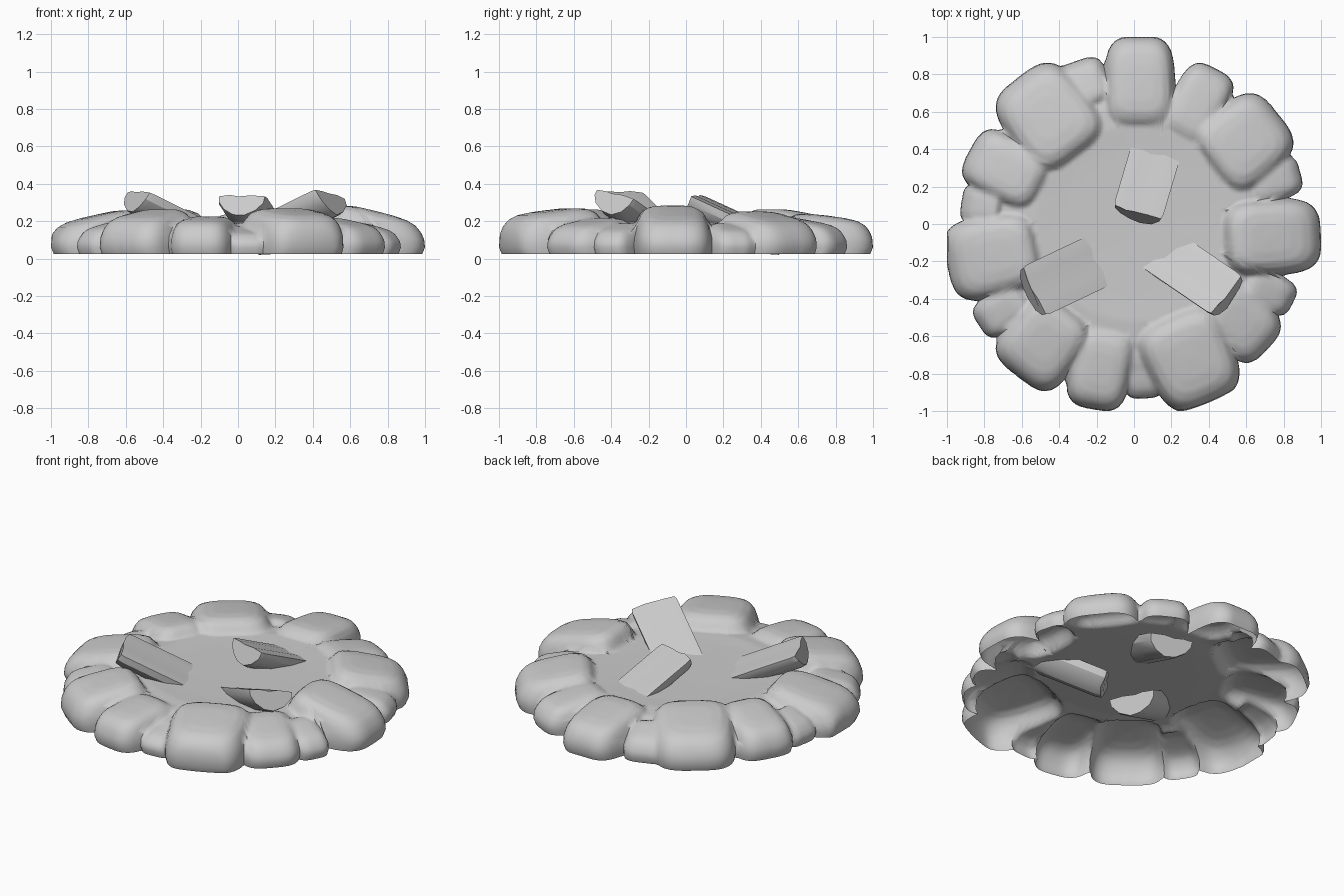
import bpy, bmesh, math, random
from mathutils import Vector, Matrix

if "Cube" in bpy.data.objects:
    bpy.data.objects.remove(bpy.data.objects["Cube"])

random.seed(4)


def finish(name, bm, angle):
    bmesh.ops.recalc_face_normals(bm, faces=bm.faces)
    me = bpy.data.meshes.new(name)
    bm.to_mesh(me)
    bm.free()
    ob = bpy.data.objects.new(name, me)
    bpy.context.collection.objects.link(ob)
    bpy.ops.object.select_all(action='DESELECT')
    ob.select_set(True)
    bpy.context.view_layer.objects.active = ob
    bpy.ops.object.shade_smooth_by_angle(angle=math.radians(angle))
    return ob


def skin(bm, rings):
    for lo, hi in zip(rings, rings[1:]):
        n = len(lo)
        for i in range(n):
            j = (i + 1) % n
            bm.faces.new((lo[i], lo[j], hi[j], hi[i]))


def curve(points, t):
    """Piecewise linear profile."""
    for (a, p), (b, q) in zip(points, points[1:]):
        if t <= b:
            return p + (q - p) * (t - a) / (b - a)
    return points[-1][1]


# Ring of stones: x, y, heading, half length, half width, inner and outer height
large = [
    (.03, .755, 90, .245, .19, .26, .20),
    (.59, .44, 38, .23, .23, .28, .19),
    (.735, -.07, 3, .26, .205, .32, .19),
    (.56, -.52, -42, .21, .18, .24, .17),
    (.30, -.72, -66, .26, .24, .29, .23),
    (-.18, -.77, -100, .22, .17, .24, .20),
    (-.48, -.63, -128, .23, .21, .29, .21),
    (-.75, -.17, -168, .25, .22, .29, .18),
    (-.68, .29, 152, .22, .175, .27, .19),
    (-.455, .57, 127, .265, .24, .29, .21),
    (.34, .64, 62, .21, .15, .24, .17),
]
# Small filler stones between them
small = [
    (.75, .24, 16, .14, .12, .21, .14),
    (.72, -.36, -27, .14, .11, .21, .14),
    (.05, -.79, -86, .14, .12, .18, .13),
    (-.70, -.46, -147, .15, .12, .22, .15),
    (-.81, .10, 172, .11, .11, .22, .13),
    (-.28, .74, 110, .13, .15, .22, .15),
]
stones = [(p, random.uniform(-.1, .04)) for p in large + small]
SHOULDER = [(0, 1), (.4, .99), (.65, .955), (.82, .87), (.93, .72), (1, .5), (1.12, 0)]
GROUND = [(0, .19), (.4, .192), (.52, .197), (.63, .188), (.75, .15), (.85, .09), (2, .06)]


def local(stone, x, y):
    """Rounded-block distance (1 on the outline) and outward coordinate."""
    (cx, cy, rot, a, b, h_in, h_out), taper = stone
    c, s = math.cos(math.radians(rot)), math.sin(math.radians(rot))
    u = ((x - cx) * c + (y - cy) * s) / a
    v = (-(x - cx) * s + (y - cy) * c) / b / max(.5, 1 + taper * u)
    return (abs(u) ** 3.6 + abs(v) ** 3.6) ** (1 / 3.6), u


def height(x, y):
    z = curve(GROUND, math.hypot(x, y))
    for st in stones:
        rho, u = local(st, x, y)
        if rho < 1.12:
            h_in, h_out = st[0][5:]
            h = (h_in + (h_out - h_in) * (u + 1) / 2) * curve(SHOULDER, rho)
            # soft maximum gives the rounded creases
            blend = max(0, .035 - abs(z - h)) / .035
            z = max(z, h) + blend * blend * .035 / 4
    return z


def reach(c, s):
    """Outer edge of the ring in one direction."""
    r = 1.03
    while r > .72 and all(local(st, r * c, r * s)[0] > 1 for st in stones):
        r -= .002
    return min(r, .995 / max(abs(c), abs(s)))


# Stone ring and ash bed as one hollow skin
bm = bmesh.new()
N = 300
dirs = [(math.cos(math.tau * i / N), math.sin(math.tau * i / N)) for i in range(N)]
edge = [reach(c, s) for c, s in dirs]
steps = [.05, .2, .35] + [.43 + .57 * i / 36 for i in range(37)]
rings = []
for k in steps:
    rings.append([bm.verts.new((c * e * k, s * e * k, height(c * e * k, s * e * k)))
                  for (c, s), e in zip(dirs, edge)])
for k, z in [(1.005, .06), (.99, .025)]:
    rings.append([bm.verts.new((c * e * k, s * e * k, z)) for (c, s), e in zip(dirs, edge)])
skin(bm, rings)
bm.faces.new(rings[0])
finish("stone_ring", bm, 60)


def half_log(name, high, low, roll, width, depth, extra):
    """Split log: flat face up, leaning down into the ground."""
    bm = bmesh.new()
    high, low = Vector(high), Vector(low)
    d = (low - high).normalized()
    side = Vector((-d.y, d.x, 0)).normalized()
    side = Matrix.Rotation(math.radians(roll), 3, d) @ side
    up = d.cross(side)
    length = (low - high).length + extra
    section = [(-.5, 0), (-.48, -.35), (-.34, -.75), (-.1, -1), (.14, -.95), (.36, -.66),
               (.48, -.3), (.5, 0), (.25, .03), (.08, -.02), (-.2, .04)]
    section = [(p, q * depth) for p, q in section]
    rings = []
    for t, k in [(0, .95), (.06, 1), (.5, 1), (.94, 1), (1, .95)]:
        ring = []
        for p, q in section:
            shift = random.uniform(-.008, .008) if t in (0, 1) else 0
            ring.append(bm.verts.new(high + d * (length * t + shift)
                                     + side * p * width * k + up * q * k))
        rings.append(ring)
    skin(bm, rings)
    bm.faces.new(rings[0])
    bm.faces.new(rings[-1])
    finish(name, bm, 30)


# Three split logs leaning into the ash
half_log("back_log", (.02, .06, .335), (.11, .365, .195), 0, .27, .12, .18)
half_log("left_log", (-.535, -.36, .355), (-.23, -.215, .205), 0, .29, .12, .14)
half_log("right_log", (.495, -.38, .345), (.21, -.185, .205), 12, .27, .12, .14)
